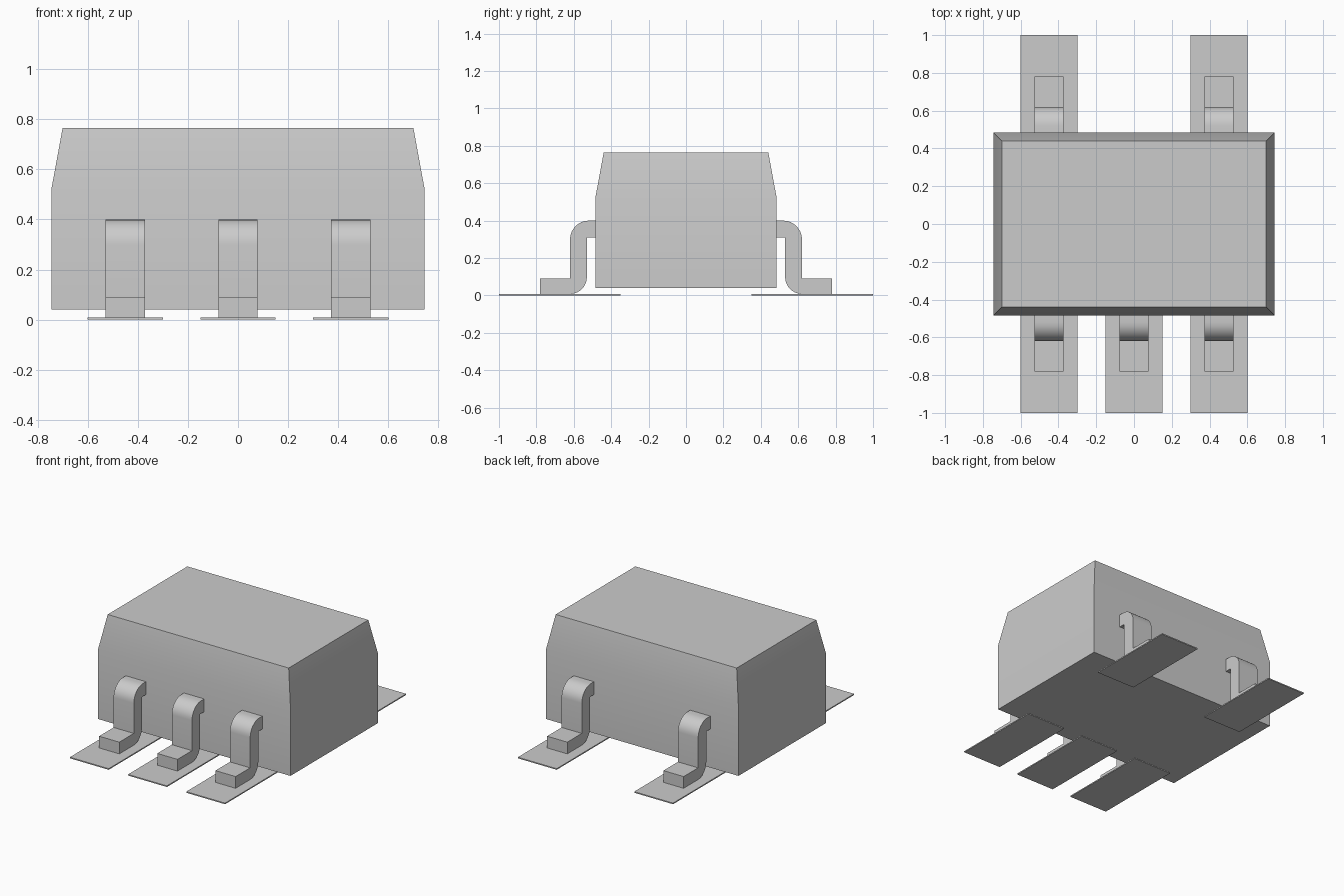
import bpy, bmesh, math

old = bpy.data.objects.get("Cube")
if old:
    bpy.data.objects.remove(old, do_unlink=True)

# Single flat grey
GREY = (0.6, 0.6, 0.6, 1)
grey = bpy.data.materials.new("neutral_grey")
grey.use_nodes = True
grey.diffuse_color = GREY
grey.node_tree.nodes["Principled BSDF"].inputs["Base Color"].default_value = GREY


def finish(name, bm):
    bmesh.ops.recalc_face_normals(bm, faces=bm.faces)
    mesh = bpy.data.meshes.new(name)
    bm.to_mesh(mesh)
    bm.free()
    mesh.materials.append(grey)
    obj = bpy.data.objects.new(name, mesh)
    bpy.context.collection.objects.link(obj)
    bpy.ops.object.select_all(action="DESELECT")
    obj.select_set(True)
    bpy.context.view_layer.objects.active = obj
    bpy.ops.object.shade_smooth_by_angle(angle=math.radians(30))
    return obj


def extrude_profile(name, profile, x, width, side):
    """Extrude an (outward, z) outline along x; side is -1 front, 1 back."""
    bm = bmesh.new()
    face = bm.faces.new([bm.verts.new((x - width / 2, side * u, z)) for u, z in profile])
    ext = bmesh.ops.extrude_face_region(bm, geom=[face])
    verts = [v for v in ext["geom"] if isinstance(v, bmesh.types.BMVert)]
    bmesh.ops.translate(bm, verts=verts, vec=(width, 0, 0))
    return finish(name, bm)


def arc(cx, cz, r, a0, a1, steps=8):
    angles = [math.radians(a0 + (a1 - a0) * i / steps) for i in range(steps + 1)]
    return [(cx + r * math.cos(a), cz + r * math.sin(a)) for a in angles]


# Body: straight walls with a tapered upper part
bm = bmesh.new()
rings = []
for hx, hy, z in [(0.745, 0.485, 0.04), (0.745, 0.485, 0.52), (0.70, 0.44, 0.765)]:
    rings.append([bm.verts.new((sx * hx, sy * hy, z))
                  for sx, sy in [(-1, -1), (1, -1), (1, 1), (-1, 1)]])
bm.faces.new(rings[0])
bm.faces.new(rings[-1])
for low, high in zip(rings, rings[1:]):
    for i in range(4):
        j = (i + 1) % 4
        bm.faces.new((low[i], low[j], high[j], high[i]))
finish("body", bm)

# Gull-wing lead outline: rounded shoulder and heel, square inner corners
lead = ([(0.48, 0.40)] + arc(0.52, 0.30, 0.10, 90, 0)
        + [(0.62, 0.09), (0.78, 0.09), (0.78, 0.008)]
        + arc(0.62, 0.098, 0.09, 270, 180)
        + [(0.53, 0.31), (0.48, 0.31)])
pad = [(0.35, 0), (1.0, 0), (1.0, 0.008), (0.35, 0.008)]

# Three leads in front, two behind, each on a thin solder pad
places = [("front_right", -0.45, -1), ("front_middle", 0, -1), ("front_left", 0.45, -1),
          ("back_right", -0.45, 1), ("back_left", 0.45, 1)]
for label, x, side in places:
    extrude_profile(label + "_lead", lead, x, 0.156, side)
    extrude_profile(label + "_pad", pad, x, 0.30, side)
